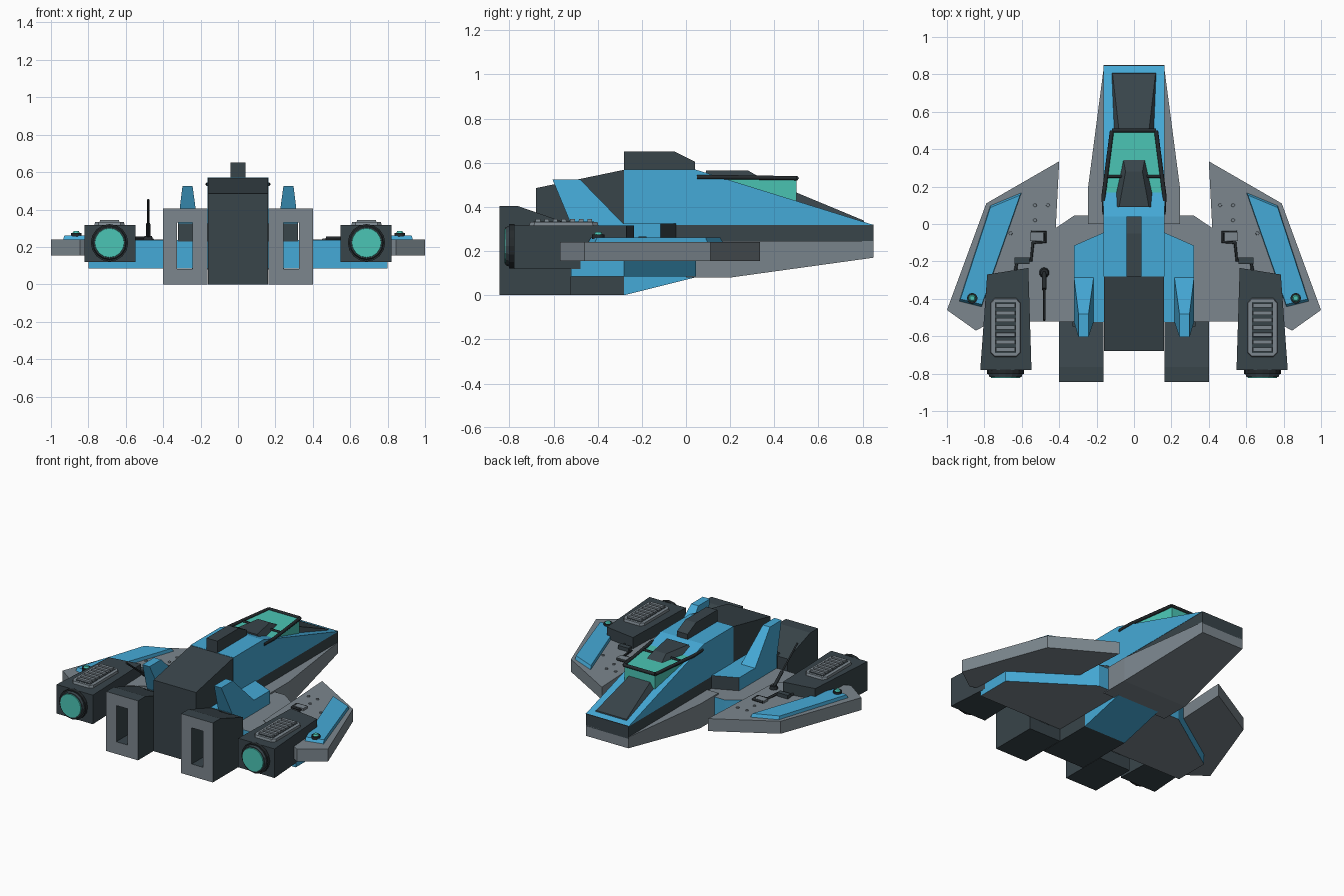
import bpy, bmesh, math
from mathutils import Vector

if "Cube" in bpy.data.objects:
    bpy.data.objects.remove(bpy.data.objects["Cube"])


def material(name, r, g, b):
    m = bpy.data.materials.new(name)
    m.use_nodes = True
    m.diffuse_color = (r, g, b, 1)
    bsdf = m.node_tree.nodes["Principled BSDF"]
    bsdf.inputs["Base Color"].default_value = (r, g, b, 1)
    bsdf.inputs["Roughness"].default_value = 0.6
    return m


BLUE = material("sky blue", 0.06, 0.4, 0.68)
GRAY = material("steel gray", 0.2, 0.24, 0.27)
DARK = material("charcoal", 0.04, 0.058, 0.068)
BLACK = material("near black", 0.018, 0.023, 0.026)
TEAL = material("teal glass", 0.07, 0.56, 0.46)


def finish(name, bm, mat):
    bmesh.ops.recalc_face_normals(bm, faces=bm.faces)
    me = bpy.data.meshes.new(name)
    bm.to_mesh(me)
    bm.free()
    me.materials.append(mat)
    ob = bpy.data.objects.new(name, me)
    bpy.context.collection.objects.link(ob)
    return ob


def loft(name, rings, mat):
    """Join equal-length rings of points and cap both ends."""
    bm = bmesh.new()
    vs = [[bm.verts.new(p) for p in ring] for ring in rings]
    n = len(vs[0])
    for a, b in zip(vs, vs[1:]):
        for i in range(n):
            j = (i + 1) % n
            bm.faces.new((a[i], a[j], b[j], b[i]))
    bm.faces.new(vs[0])
    bm.faces.new(vs[-1])
    return finish(name, bm, mat)


def plan(name, pts, z0, z1, mat, s=1, shrink=1.0):
    """Extrude an outline seen from above; shrink tapers the top."""
    c = sum((Vector(p) for p in pts), Vector((0, 0))) / len(pts)
    top = [c + (Vector(p) - c) * shrink for p in pts]
    return loft(name, [[(s * x, y, z0) for x, y in pts],
                       [(s * x, y, z1) for x, y in top]], mat)


def side(name, pts, x0, x1, mat):
    """Extrude a (y, z) profile across x."""
    return loft(name, [[(x, y, z) for y, z in pts] for x in (x0, x1)], mat)


def rect(x0, x1, y0, y1):
    return [(x0, y0), (x1, y0), (x1, y1), (x0, y1)]


def paint(ob, mat, rule):
    ob.data.materials.append(mat)
    for f in ob.data.polygons:
        if rule(f):
            f.material_index = len(ob.data.materials) - 1


def cyl(name, loc, r0, r1, depth, mat, axis="Z", n=16):
    bm = bmesh.new()
    bmesh.ops.create_cone(bm, cap_ends=True, segments=n, radius1=r0, radius2=r1, depth=depth)
    ob = finish(name, bm, mat)
    ob.location = loc
    if axis == "Y":
        ob.rotation_euler.x = math.pi / 2
    return ob


def pipe(name, pts, r, mat):
    cu = bpy.data.curves.new(name, "CURVE")
    cu.dimensions = "3D"
    cu.bevel_depth = r
    cu.bevel_resolution = 1
    cu.use_fill_caps = True
    sp = cu.splines.new("POLY")
    sp.points.add(len(pts) - 1)
    for p, co in zip(sp.points, pts):
        p.co = (*co, 1)
    cu.materials.append(mat)
    ob = bpy.data.objects.new(name, cu)
    bpy.context.collection.objects.link(ob)
    return ob


# Central fuselage: blue wedge, dark band, gray keel
side("upper_hull", [(0.85, 0.318), (0.04, 0.57), (-0.28, 0.57), (-0.28, 0.318)], -0.162, 0.162, BLUE)
side("hull_band", [(0.85, 0.32), (-0.28, 0.32), (-0.28, 0.15), (0.2, 0.15), (0.85, 0.235)], -0.16, 0.16, DARK)
loft("nose_keel", [[(-w, y, lo), (w, y, lo), (w, y, 0.245), (-w, y, 0.245)]
                   for y, w, lo in ((0.85, 0.16, 0.17), (0.2, 0.245, 0.08), (0.0, 0.245, 0.08))], GRAY)
side("belly_wedge", [(0.04, 0.08), (0.04, 0.2), (-0.28, 0.2), (-0.28, 0)], -0.16, 0.16, BLUE)
side("rear_core", [(-0.28, 0), (-0.28, 0.568), (-0.68, 0.485), (-0.68, 0)], -0.16, 0.16, DARK)
side("dorsal_block", [(-0.28, 0.56), (-0.28, 0.65), (-0.05, 0.65), (0.04, 0.605), (0.04, 0.56)], -0.04, 0.04, DARK)

# Nose panel, canopy glass, frame and hood
loft("nose_panel", [[(-0.122, 0.81, 0.325), (0.122, 0.81, 0.325), (0.112, 0.49, 0.42), (-0.112, 0.49, 0.42)],
                    [(-0.115, 0.805, 0.338), (0.115, 0.805, 0.338), (0.08, 0.5, 0.465), (-0.08, 0.5, 0.465)]], DARK)
loft("canopy_glass", [[(-w, y, z) for w, y in ((0.155, 0.1), (0.115, 0.5), (-0.115, 0.5), (-0.155, 0.1))]
                      for z in (0.42, 0.53)], TEAL)
for s in (1, -1):
    pipe("canopy_rail", [(s * 0.158, 0.05, 0.535), (s * 0.163, 0.15, 0.535), (s * 0.118, 0.5, 0.53)], 0.011, BLACK)
pipe("canopy_front_bar", [(-0.118, 0.5, 0.53), (0.118, 0.5, 0.53)], 0.011, BLACK)
pipe("canopy_cross_bar", [(-0.15, 0.255, 0.534), (0.15, 0.255, 0.534)], 0.008, BLACK)
loft("canopy_hood", [[(-0.12, 0.09, 0.52), (0.12, 0.09, 0.52), (0.06, 0.36, 0.52), (-0.06, 0.36, 0.52)],
                     [(-0.08, 0.09, 0.565), (0.08, 0.09, 0.565), (0.045, 0.28, 0.565), (-0.045, 0.28, 0.565)]], DARK)

for s in (1, -1):
    # Lower wing deck: gray top and bottom, blue edges
    deck = plan("lower_wing", [(0.1, 0.045), (0.32, 0.045), (0.8, -0.28), (0.8, -0.52), (0.1, -0.52)],
                0.085, 0.236, GRAY, s)
    paint(deck, BLUE, lambda f: abs(f.normal.z) < 0.5)

    # Intake shoulder with dark mouth
    shoulder = plan("shoulder", [(0.15, -0.04), (0.32, -0.115), (0.32, -0.525), (0.15, -0.525)], 0.23, 0.325, BLUE, s)
    paint(shoulder, DARK, lambda f: abs(f.normal.y) > 0.5)

    # Upright fin, narrower at the top
    loft("fin", [[(s * a, -0.28, 0.32), (s * b, -0.28, 0.32), (s * b, -0.52, 0.32), (s * a, -0.52, 0.32)]
                 if t == 0 else
                 [(s * a, -0.48, 0.525), (s * b, -0.48, 0.525), (s * b, -0.605, 0.525), (s * a, -0.605, 0.525)]
                 for t, a, b in ((0, 0.215, 0.322), (1, 0.243, 0.297))], BLUE)

    # Rear engine box with a slotted gray exhaust face
    engine = side("engine_box", [(-0.845, 0), (-0.845, 0.405), (-0.765, 0.405), (-0.52, 0.32), (-0.52, 0)],
                  s * 0.162, s * 0.402, DARK)
    paint(engine, GRAY, lambda f: f.normal.y < -0.9)
    cutter = plan("slot_cutter", rect(0.243, 0.326, -0.9, -0.4), 0.083, 0.33, DARK, s)
    cutter.hide_render = cutter.hide_viewport = True
    cut = engine.modifiers.new("slot", "BOOLEAN")
    cut.object = cutter
    cut.operation = "DIFFERENCE"

    # Outer wing slab and its raised blue stripe
    plan("outer_wing", [(0.4, 0.335), (0.79, 0.11), (1.0, -0.46), (0.845, -0.57), (0.435, -0.345)],
         0.155, 0.24, GRAY, s)
    plan("wing_stripe", [(0.6, 0.17), (0.768, 0.1), (0.936, -0.415), (0.815, -0.445)], 0.235, 0.262, BLUE, s, 0.95)
    cyl("light_base", (s * 0.865, -0.397, 0.265), 0.028, 0.028, 0.02, BLACK)
    cyl("wing_light", (s * 0.865, -0.397, 0.278), 0.022, 0.013, 0.016, TEAL)

    # Nacelle, thruster and ribbed vent
    plan("nacelle", [(0.565, -0.235), (0.785, -0.27), (0.822, -0.78), (0.548, -0.78)], 0.118, 0.316, DARK, s)
    c = s * 0.687
    cyl("thruster_ring", (c, -0.79, 0.222), 0.1, 0.1, 0.025, BLACK, "Y")
    cyl("thruster_collar", (c, -0.807, 0.222), 0.093, 0.086, 0.02, DARK, "Y")
    cyl("thruster_glow", (c, -0.808, 0.222), 0.085, 0.078, 0.03, TEAL, "Y")
    plan("vent_base", [(0.627, -0.395), (0.747, -0.395), (0.768, -0.42), (0.768, -0.69), (0.747, -0.712),
                       (0.627, -0.712), (0.606, -0.69), (0.606, -0.42)], 0.31, 0.332, GRAY, s, 0.96)
    plan("vent_recess", rect(0.632, 0.742, -0.69, -0.417), 0.33, 0.334, DARK, s)
    for i in range(7):
        y = -0.67 + i * 0.039
        plan("vent_slat", rect(0.634, 0.74, y - 0.011, y + 0.011), 0.33, 0.345, GRAY, s, 0.95)

    # Deck pipework and rivets
    pipe("deck_pipe", [(s * x, y, 0.247) for x, y in
                       ((0.55, -0.045), (0.475, -0.045), (0.475, -0.095), (0.54, -0.1),
                        (0.55, -0.195), (0.625, -0.195), (0.635, -0.26))], 0.009, BLACK)
    plan("deck_box", rect(0.485, 0.555, -0.09, -0.045), 0.235, 0.256, GRAY, s)
    plan("deck_junction", rect(0.56, 0.64, -0.215, -0.18), 0.235, 0.265, DARK, s)
    for x, y in ((0.53, 0.1), (0.53, 0.02), (0.46, 0.1), (0.66, -0.05)):
        cyl("rivet", (s * x, y, 0.241), 0.011, 0.009, 0.01, GRAY, n=8)

# Single whip antenna leaning back
cyl("antenna_base", (-0.48, -0.26, 0.247), 0.03, 0.02, 0.025, BLACK, n=10)
pipe("antenna_foot", [(-0.48, -0.26, 0.25), (-0.48, -0.35, 0.322)], 0.012, BLACK)
pipe("antenna", [(-0.48, -0.34, 0.314), (-0.48, -0.515, 0.452)], 0.006, BLACK)
